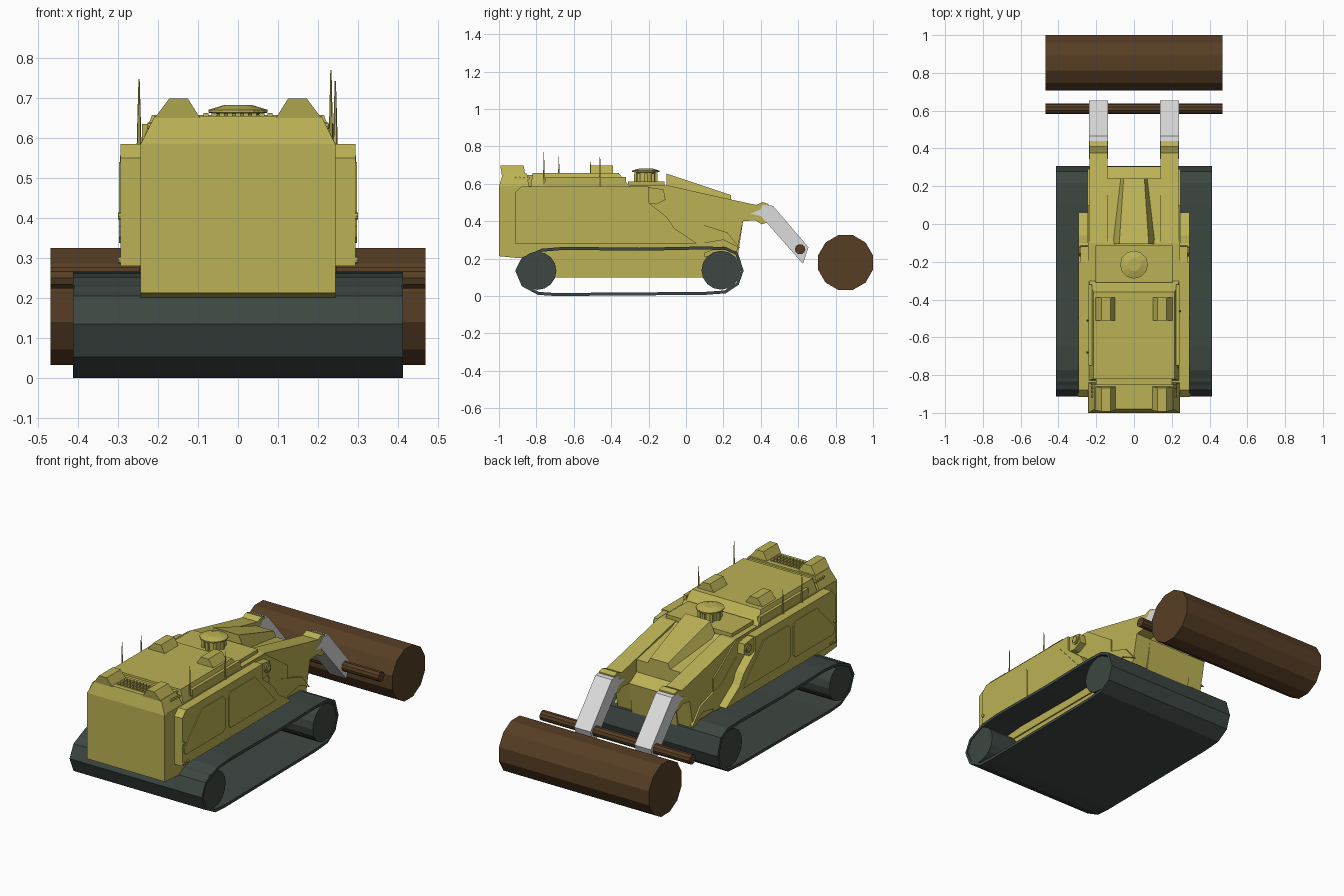
import bpy, bmesh, math


def material(name, col):
    m = bpy.data.materials.new(name)
    m.diffuse_color = (*col, 1)
    return m


YELLOW = material("mustard_yellow", (0.50, 0.445, 0.09))
GREEN = material("dark_green_grey", (0.047, 0.062, 0.054))
BROWN = material("dark_brown", (0.095, 0.048, 0.018))
WHITE = material("light_grey", (0.72, 0.72, 0.72))


def finish(name, bm, mat):
    bmesh.ops.recalc_face_normals(bm, faces=bm.faces[:])
    me = bpy.data.meshes.new(name)
    bm.to_mesh(me)
    bm.free()
    me.materials.append(mat)
    ob = bpy.data.objects.new(name, me)
    bpy.context.collection.objects.link(ob)
    return ob


def mirror(ob):
    ob.modifiers.new("mirror", "MIRROR").use_axis[0] = True
    return ob


def loft(name, lower, upper, mat):
    """Solid between two matching 3D outlines."""
    bm = bmesh.new()
    a = [bm.verts.new(p) for p in lower]
    b = [bm.verts.new(p) for p in upper]
    n = len(a)
    bm.faces.new(a)
    bm.faces.new(b[::-1])
    for i in range(n):
        j = (i + 1) % n
        bm.faces.new((a[i], a[j], b[j], b[i]))
    return finish(name, bm, mat)


def prism(name, yz, x0, x1, mat=YELLOW):
    """Side profile extruded across x."""
    return loft(name, [(x0, y, z) for y, z in yz], [(x1, y, z) for y, z in yz], mat)


def rect(x0, x1, y0, y1, z):
    return [(x0, y0, z), (x1, y0, z), (x1, y1, z), (x0, y1, z)]


def box(name, x0, x1, y0, y1, z0, z1, mat=YELLOW):
    return loft(name, rect(x0, x1, y0, y1, z0), rect(x0, x1, y0, y1, z1), mat)


def ngon(y, z, r, n, turn=0.0):
    return [(y + r * math.cos(turn + 2 * math.pi * i / n),
             z + r * math.sin(turn + 2 * math.pi * i / n)) for i in range(n)]


def turned(name, x, y, rings, n, mat=YELLOW):
    """Stack of (radius, z) rings around a vertical axis."""
    bm = bmesh.new()
    loops = [[bm.verts.new((px, py, z)) for px, py in ngon(x, y, r, n)] for r, z in rings]
    bm.faces.new(loops[0])
    bm.faces.new(loops[-1])
    for a, b in zip(loops, loops[1:]):
        for i in range(n):
            j = (i + 1) % n
            bm.faces.new((a[i], a[j], b[j], b[i]))
    return finish(name, bm, mat)


# Track belt: one full-width hollow loop
belt = [(-0.905, 0.135), (-0.872, 0.058), (-0.79, 0.014), (-0.7, 0.008), (0.1, 0.014),
        (0.21, 0.022), (0.275, 0.065), (0.3, 0.135), (0.272, 0.225), (0.215, 0.253),
        (0.1, 0.257), (-0.25, 0.25), (-0.65, 0.255), (-0.77, 0.245), (-0.872, 0.2)]
bm = bmesh.new()
left = [bm.verts.new((-0.412, y, z)) for y, z in belt]
right = [bm.verts.new((0.412, y, z)) for y, z in belt]
for i in range(len(belt)):
    j = (i + 1) % len(belt)
    bm.faces.new((left[i], left[j], right[j], right[i]))
track = finish("track_belt", bm, GREEN)
solid = track.modifiers.new("thickness", "SOLIDIFY")
solid.thickness, solid.offset = 0.016, 0

# Track drums
prism("rear_track_drum", ngon(-0.795, 0.135, 0.102, 16), -0.408, 0.408, GREEN)
prism("front_track_drum", ngon(0.187, 0.138, 0.104, 16), -0.408, 0.408, GREEN)

# Main hull, belly between the drums, and nose between the arms
prism("hull", [(-1, 0.585), (-1, 0.213), (-0.92, 0.205), (-0.85, 0.2), (0.1, 0.2),
               (0.1, 0.45), (-0.1, 0.588), (-0.98, 0.588)], -0.243, 0.243)
prism("belly", [(-0.78, 0.21), (-0.72, 0.1), (0.1, 0.1), (0.2, 0.21)], -0.235, 0.235)
prism("nose", [(-0.12, 0.582), (0.24, 0.51), (0.24, 0.44), (0.305, 0.4),
               (0.275, 0.2), (-0.12, 0.2)], -0.142, 0.142)

# Wedge-shaped cover on the nose
loft("nose_cover",
     [(-0.115, -0.105, 0.57), (0.115, -0.105, 0.57), (0.075, 0.24, 0.5), (-0.075, 0.24, 0.5)],
     [(-0.078, -0.105, 0.655), (0.078, -0.105, 0.655), (0.055, 0.24, 0.54), (-0.055, 0.24, 0.54)],
     YELLOW)

# Raised roof: main block and rear block, with a shallow gap step
loft("roof", rect(-0.24, 0.24, -0.83, -0.3, 0.585), rect(-0.215, 0.215, -0.82, -0.36, 0.657), YELLOW)
box("roof_step", -0.2, 0.2, -0.88, -0.8, 0.585, 0.647)
loft("rear_roof", rect(-0.243, 0.243, -1, -0.84, 0.585), rect(-0.208, 0.208, -0.98, -0.85, 0.655), YELLOW)
mirror(box("roof_side_rail", 0.222, 0.24, -0.75, -0.32, 0.585, 0.635))

# Four tapered roof housings
for name, y0, y1, lean in (("rear_roof_housing", -0.985, -0.86, -0.008), ("front_roof_housing", -0.51, -0.39, 0.0)):
    mirror(loft(name, rect(0.095, 0.208, y0, y1, 0.65),
                rect(0.125, 0.172, y0 + lean, y1 + lean, 0.698), YELLOW))

# Vent bars between the rear housings
for i in range(9):
    x = -0.08 + 0.02 * i
    for y in (-0.945, -0.915, -0.885):
        box("vent_bar", x - 0.006, x + 0.006, y - 0.01, y + 0.01, 0.652, 0.662)

# Hatch with its deck plate
box("hatch_plate", -0.205, 0.205, -0.31, -0.115, 0.585, 0.612)
turned("hatch", 0, -0.215, [(0.052, 0.6), (0.052, 0.66), (0.074, 0.663), (0.074, 0.67),
                            (0.035, 0.682)], 12)
for i in range(8):
    a = math.pi / 4 * i
    x, y = 0.054 * math.cos(a), -0.215 + 0.054 * math.sin(a)
    box("hatch_block", x - 0.008, x + 0.008, y - 0.008, y + 0.008, 0.61, 0.655)

# Side pods with raised door panels and rivets
mirror(prism("side_pod", [(-0.915, 0.28), (-0.915, 0.55), (-0.88, 0.585), (-0.2, 0.585),
                          (-0.2, 0.5), (-0.1, 0.42), (-0.06, 0.36), (0.06, 0.28)], 0.235, 0.293))
mirror(prism("rear_door_panel", [(-0.9, 0.38), (-0.745, 0.54), (-0.555, 0.54), (-0.537, 0.522),
                                 (-0.537, 0.352), (-0.555, 0.337), (-0.885, 0.337), (-0.9, 0.352)], 0.29, 0.297))
mirror(prism("front_door_panel", [(-0.505, 0.355), (-0.505, 0.525), (-0.488, 0.54), (-0.27, 0.54),
                                  (-0.085, 0.337), (-0.488, 0.337)], 0.29, 0.297))
for y, z in ((-0.905, 0.295), (-0.87, 0.295), (-0.905, 0.405)):
    mirror(prism("pod_rivet", ngon(y, z, 0.009, 8), 0.29, 0.3))
for i in range(4):
    y = -0.91 + 0.022 * i
    mirror(prism("roof_rivet", ngon(y, 0.63, 0.008, 8), 0.2, 0.226))

# Headlamp box and lamp on each side
mirror(prism("lamp_box", [(-0.23, 0.585), (-0.12, 0.57), (-0.11, 0.515), (-0.16, 0.49), (-0.23, 0.5)], 0.23, 0.283))
mirror(prism("lamp_ring", ngon(-0.145, 0.54, 0.026, 10), 0.27, 0.29))
mirror(prism("lamp", ngon(-0.145, 0.54, 0.017, 10), 0.28, 0.295))

# Lifting arms with the pointed lower front guard
mirror(prism("lift_arm", [(-0.3, 0.592), (-0.1, 0.592), (0.235, 0.517), (0.375, 0.487), (0.41, 0.502),
                          (0.44, 0.492), (0.44, 0.395), (0.405, 0.383), (0.37, 0.405), (0.305, 0.4),
                          (0.272, 0.235), (0.2, 0.265), (0.1, 0.23), (-0.3, 0.23)], 0.14, 0.236))
mirror(prism("arm_guard", [(-0.1, 0.5), (-0.07, 0.44), (-0.09, 0.35), (0.02, 0.27),
                           (0.2, 0.3), (0.29, 0.255), (0.22, 0.34), (0.03, 0.4)], 0.23, 0.246))

# Bent arm ends carrying the bar
mirror(prism("arm_end", [(0.345, 0.44), (0.4, 0.463), (0.41, 0.487), (0.465, 0.482), (0.655, 0.26),
                         (0.625, 0.172), (0.42, 0.405), (0.4, 0.428)], 0.137, 0.239, WHITE))
prism("cross_bar", ngon(0.61, 0.25, 0.028, 10), -0.468, 0.468, BROWN)
prism("roller", ngon(0.853, 0.179, 0.1515, 12, math.pi / 12), -0.468, 0.468, BROWN)

# Whip antennas
for x, y, top in ((0.232, -0.76, 0.77), (0.243, -0.46, 0.742), (-0.247, -0.68, 0.747), (-0.247, -0.51, 0.72)):
    turned("antenna", x, y, [(0.006, 0.58), (0.004, 0.66), (0.0015, top)], 6)
